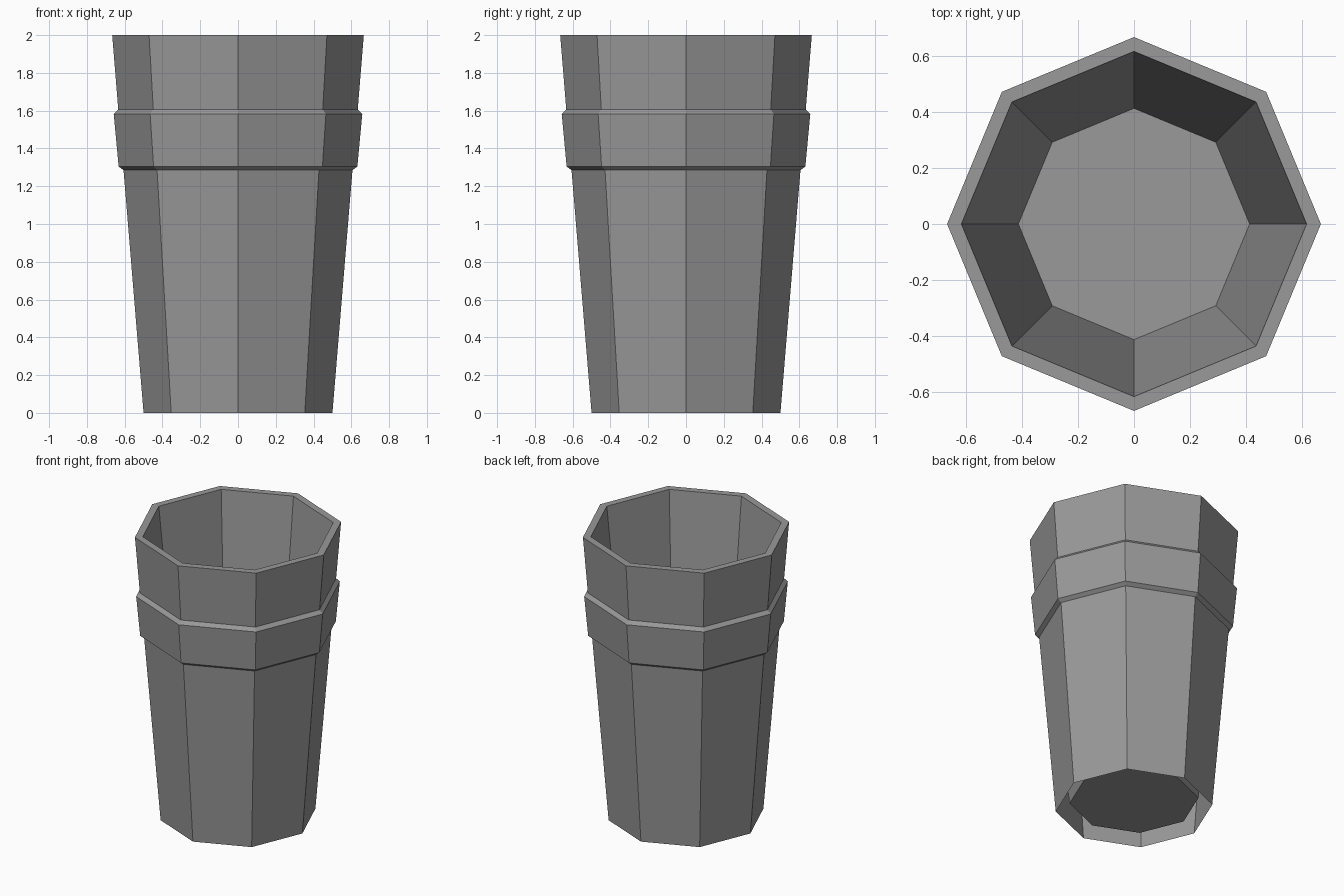
import bpy, bmesh, math

if "Cube" in bpy.data.objects:
    bpy.data.objects.remove(bpy.data.objects["Cube"])

SIDES = 8

# single flat colour
grey = bpy.data.materials.new("mid grey")
grey.diffuse_color = (0.32, 0.32, 0.32, 1)
grey.use_nodes = True
grey.node_tree.nodes["Principled BSDF"].inputs["Base Color"].default_value = grey.diffuse_color

# cup profile (radius, z): outer wall with raised grip band, rim, inner wall
profile = [(0.50, 0.0), (0.606, 1.285), (0.632, 1.305), (0.658, 1.583),
           (0.634, 1.607), (0.666, 2.0), (0.615, 2.0), (0.412, 0.055)]

bm = bmesh.new()
rings = []
for r, z in profile:
    rings.append([bm.verts.new((r * math.cos(2 * math.pi * i / SIDES),
                                r * math.sin(2 * math.pi * i / SIDES), z))
                  for i in range(SIDES)])

# walls between neighbouring rings
for a, b in zip(rings, rings[1:]):
    for i in range(SIDES):
        j = (i + 1) % SIDES
        bm.faces.new((a[i], a[j], b[j], b[i]))

# raised floor; the outer wall stays open underneath
bm.faces.new(rings[-1])

mesh = bpy.data.meshes.new("cup")
bm.to_mesh(mesh)
bm.free()
mesh.materials.append(grey)
cup = bpy.data.objects.new("cup", mesh)
bpy.context.collection.objects.link(cup)
